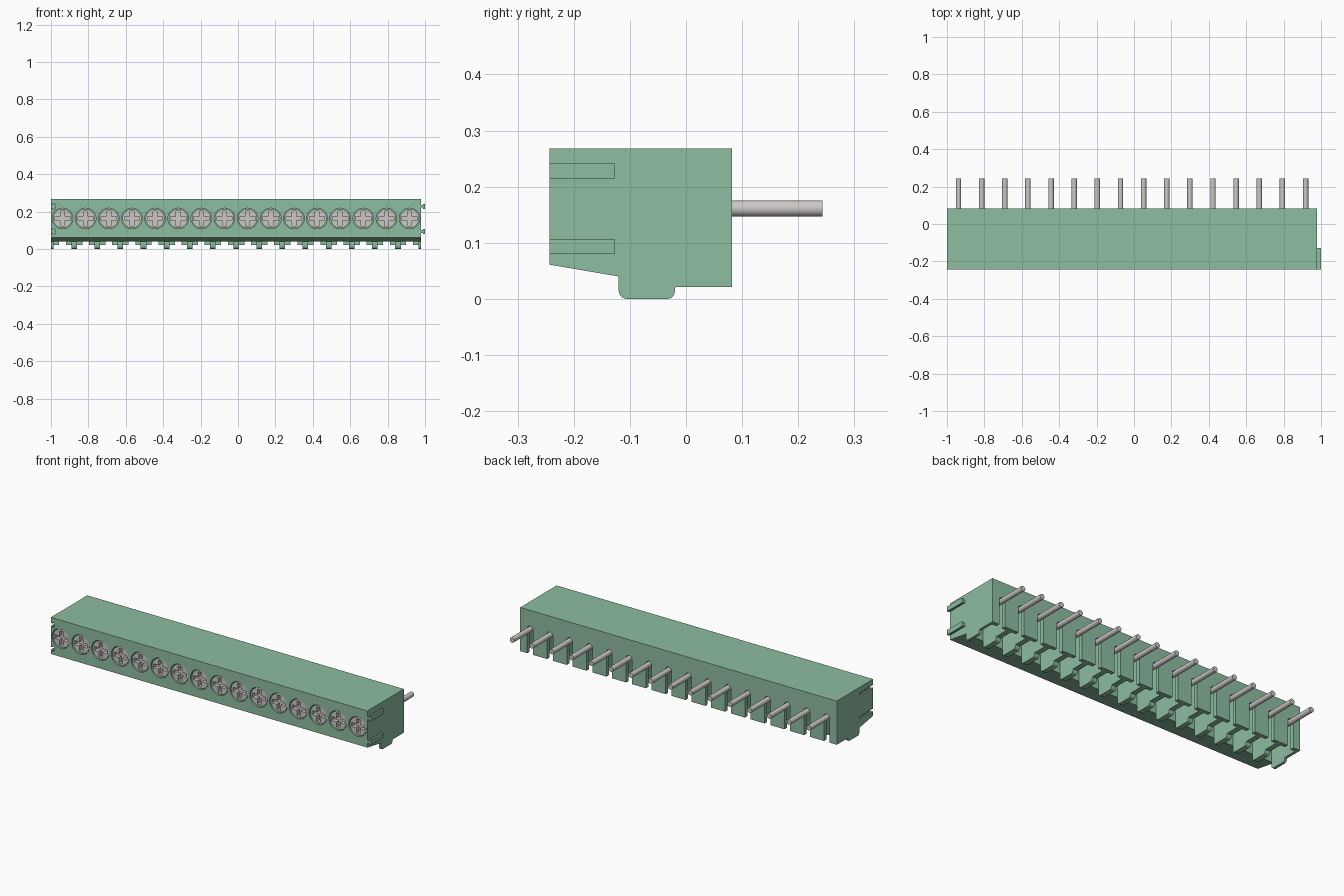
import bpy, bmesh, math

if "Cube" in bpy.data.objects:
    bpy.data.objects.remove(bpy.data.objects["Cube"])

PITCH, N = 0.1237, 16
X0, X1 = -1.0, -1.0 + 0.1237 * 16
YF, YB = -0.243, 0.082
CENTERS = [X0 + PITCH * (i + 0.5) for i in range(N)]


def material(name, color):
    m = bpy.data.materials.new(name)
    m.diffuse_color = color
    m.use_nodes = True
    m.node_tree.nodes["Principled BSDF"].inputs["Base Color"].default_value = m.diffuse_color
    return m


GREEN = material("green_plastic", (0.27, 0.51, 0.35, 1))
METAL = material("metal", (0.6, 0.58, 0.56, 1))


def prism(bm, pts, axis, a, b):
    """Extrude a 2D profile, (y,z) along x or (x,z) along y."""
    def place(p, t):
        return (t, p[0], p[1]) if axis == 'x' else (p[0], t, p[1])
    lo = [bm.verts.new(place(p, a)) for p in pts]
    hi = [bm.verts.new(place(p, b)) for p in pts]
    bm.faces.new(lo)
    bm.faces.new(hi[::-1])
    n = len(pts)
    for i in range(n):
        bm.faces.new((lo[i], hi[i], hi[(i + 1) % n], lo[(i + 1) % n]))


def arc(cx, cz, r, a0, a1, n):
    return [(cx + r * math.cos(math.radians(a0 + (a1 - a0) * i / n)),
             cz + r * math.sin(math.radians(a0 + (a1 - a0) * i / n))) for i in range(n + 1)]


def circle(cx, cz, r, n):
    return arc(cx, cz, r, 0, 360, n)[:-1]


def build(name, parts, mat=None):
    bm = bmesh.new()
    for p in parts:
        prism(bm, *p)
    bmesh.ops.recalc_face_normals(bm, faces=bm.faces)
    me = bpy.data.meshes.new(name)
    bm.to_mesh(me)
    bm.free()
    ob = bpy.data.objects.new(name, me)
    bpy.context.collection.objects.link(ob)
    if mat:
        me.materials.append(mat)
    return ob


def activate(ob):
    bpy.ops.object.select_all(action='DESELECT')
    ob.select_set(True)
    bpy.context.view_layer.objects.active = ob


def cut(ob, parts):
    cutter = build("cutter", parts)
    mod = ob.modifiers.new("cut", 'BOOLEAN')
    mod.operation, mod.solver, mod.object = 'DIFFERENCE', 'EXACT', cutter
    activate(ob)
    bpy.ops.object.modifier_apply(modifier=mod.name)
    bpy.data.objects.remove(cutter)


def smooth(ob):
    activate(ob)
    bpy.ops.object.shade_smooth_by_angle(angle=math.radians(30))


def tee(x, z, grow=0.0):
    """T-shaped rail section: narrow neck, taller head, pointing to +x."""
    n, h = 0.007 + grow, 0.0135 + grow
    a, b, c = x - 0.002, x + 0.010, x + 0.021
    return [(a, z - n), (b, z - n), (b, z - h), (c, z - h),
            (c, z + h), (b, z + h), (b, z + n), (a, z + n)]


# housing: side profile with a rounded foot, run along the whole block
profile = ([(YF, 0.268), (YF, 0.061), (-0.12, 0.04)]
           + arc(-0.105, 0.015, 0.015, 180, 270, 5)
           + arc(-0.033, 0.013, 0.013, 270, 360, 5)
           + [(-0.019, 0.021), (YB, 0.021), (YB, 0.268)])
body = build("housing", [(profile, 'x', X0, X1)], GREEN)

# cells open at the bottom, leaving thin dividers that carry the feet
cut(body, [([(x - 0.047, -0.05), (x + 0.047, -0.05), (x + 0.047, 0.215), (x - 0.047, 0.215)],
            'y', -0.12, 0.06) for x in CENTERS])
# keyhole slots in the back wall under each pin
cut(body, [(arc(x, 0.161, 0.018, 0, 180, 10) + [(x - 0.018, -0.05), (x + 0.018, -0.05)],
            'y', 0.04, 0.1) for x in CENTERS])
# screw holes in the front
cut(body, [(circle(x, 0.163, 0.055, 32), 'y', -0.3, -0.19) for x in CENTERS])
# grooves on the left end, matching rails on the right end
RAIL_Z = (0.0935, 0.2275)
cut(body, [(tee(X0, z, 0.001), 'y', -0.3, -0.126) for z in RAIL_Z])
smooth(body)
build("side_rails", [(tee(X1, z), 'y', YF, -0.127) for z in RAIL_Z], GREEN)

# screw heads with a cross recess
screws = build("screws", [(circle(x, 0.163, 0.051, 32), 'y', -0.238, -0.188) for x in CENTERS], METAL)


def cross(x, z, a=0.041, w=0.011):
    return [(x + dx, z + dz) for dx, dz in (
        (-w, -a), (w, -a), (w, -w), (a, -w), (a, w), (w, w),
        (w, a), (-w, a), (-w, w), (-a, w), (-a, -w), (-w, -w))]


cut(screws, [(cross(x, 0.163), 'y', -0.3, -0.215) for x in CENTERS])
smooth(screws)

# contact pins out of the back
pins = build("pins", [(circle(x, 0.161, 0.0145, 20), 'y', -0.121, 0.243) for x in CENTERS], METAL)
smooth(pins)
